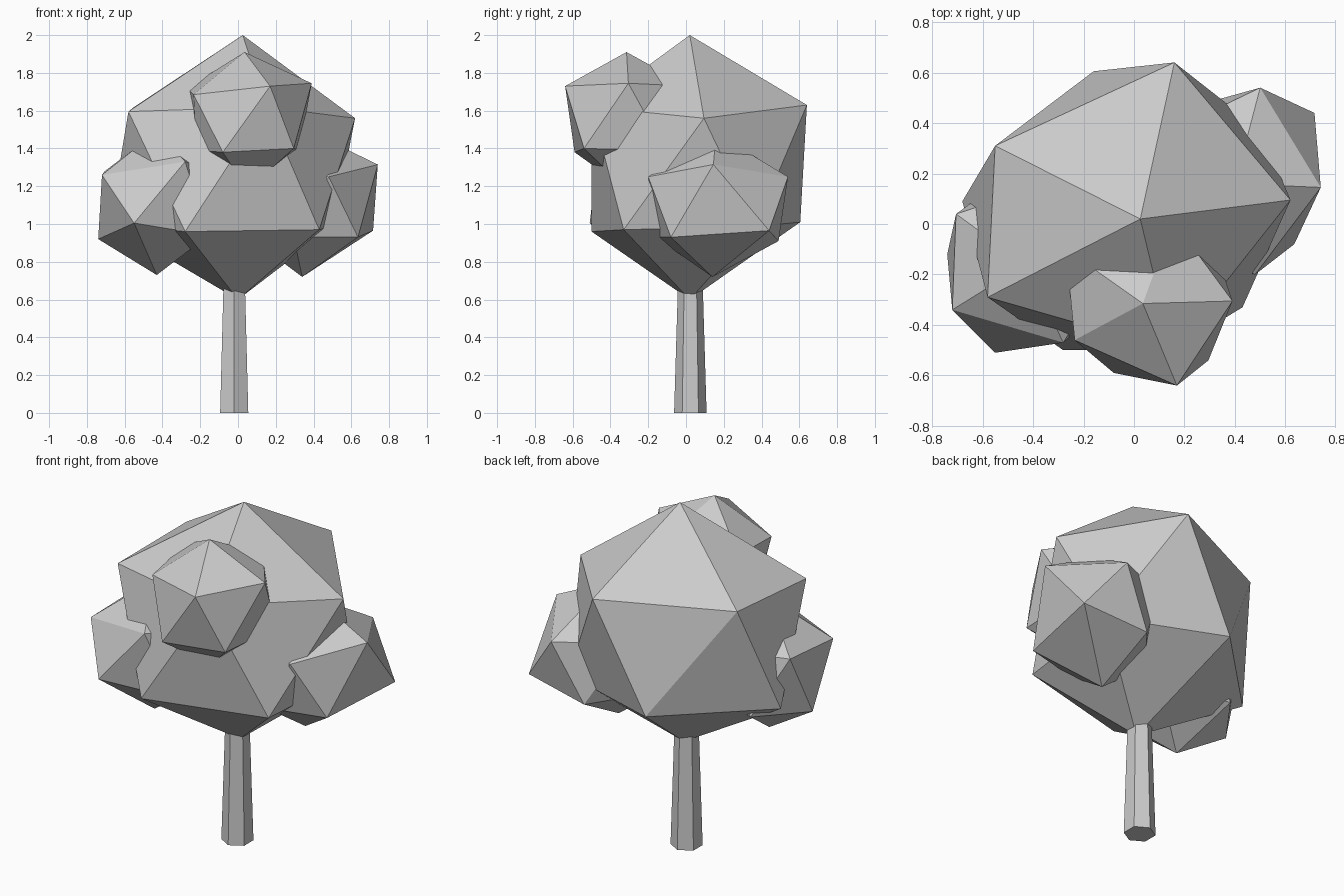
import bpy, bmesh, math


def leaf_clump(name, centre, radius, moved):
    """Icosahedron whose corners (keyed by heading in degrees, or top/bottom) are nudged."""
    bm = bmesh.new()
    bmesh.ops.create_icosphere(bm, subdivisions=1, radius=radius)
    for v in bm.verts:
        if abs(v.co.z) > 0.9 * radius:
            key = "top" if v.co.z > 0 else "bottom"
        else:
            key = round(math.degrees(math.atan2(v.co.y, v.co.x))) % 360
        regular = [a + b for a, b in zip(centre, v.co)]
        v.co = moved.get(key, regular)
    mesh = bpy.data.meshes.new(name)
    bm.to_mesh(mesh)
    bm.free()
    obj = bpy.data.objects.new(name, mesh)
    bpy.context.collection.objects.link(obj)


# Tapered six-sided trunk, running up into the crown
bpy.ops.mesh.primitive_cone_add(vertices=6, radius1=0.086, radius2=0.062,
                                depth=0.8, location=(-0.02, 0.023, 0.4))
bpy.context.object.name = "trunk"

# Large central crown
leaf_clump("crown", (0, 0, 1.3), 0.7, {
    "top": (0.025, 0.02, 2.0), "bottom": (0.0, 0.02, 0.6),
    0: (0.62, 0.095, 1.56), 72: (0.16, 0.64, 1.63), 144: (-0.55, 0.31, 1.62),
    216: (-0.58, -0.29, 1.595), 288: (0.15, -0.5, 1.62),
    108: (-0.16, 0.605, 1.01), 180: (-0.68, 0.09, 1.0),
    252: (-0.28, -0.5, 0.96), 324: (0.43, -0.33, 0.97)})

# Upper clump at the front
leaf_clump("front_clump", (0.05, -0.31, 1.56), 0.38, {
    "top": (0.035, -0.315, 1.91),
    0: (0.39, -0.305, 1.745), 144: (-0.27, -0.1, 1.72),
    216: (-0.235, -0.46, 1.685), 288: (0.17, -0.64, 1.73),
    180: (-0.22, -0.33, 1.39), 252: (-0.08, -0.59, 1.38), 324: (0.295, -0.54, 1.4)})

# Lower clump on the left
leaf_clump("left_clump", (-0.43, -0.16, 1.11), 0.38, {
    216: (-0.72, -0.34, 1.26), 288: (-0.28, -0.47, 1.33),
    180: (-0.74, -0.12, 0.92), 252: (-0.55, -0.51, 1.005)})

# Lower clump on the right
leaf_clump("right_clump", (0.4, 0.16, 1.1), 0.38, {
    "bottom": (0.34, 0.14, 0.72),
    0: (0.74, 0.145, 1.315), 72: (0.5, 0.54, 1.25), 288: (0.48, -0.2, 1.25),
    36: (0.715, 0.44, 0.965), 108: (0.32, 0.49, 0.91), 324: (0.635, -0.08, 0.93)})
